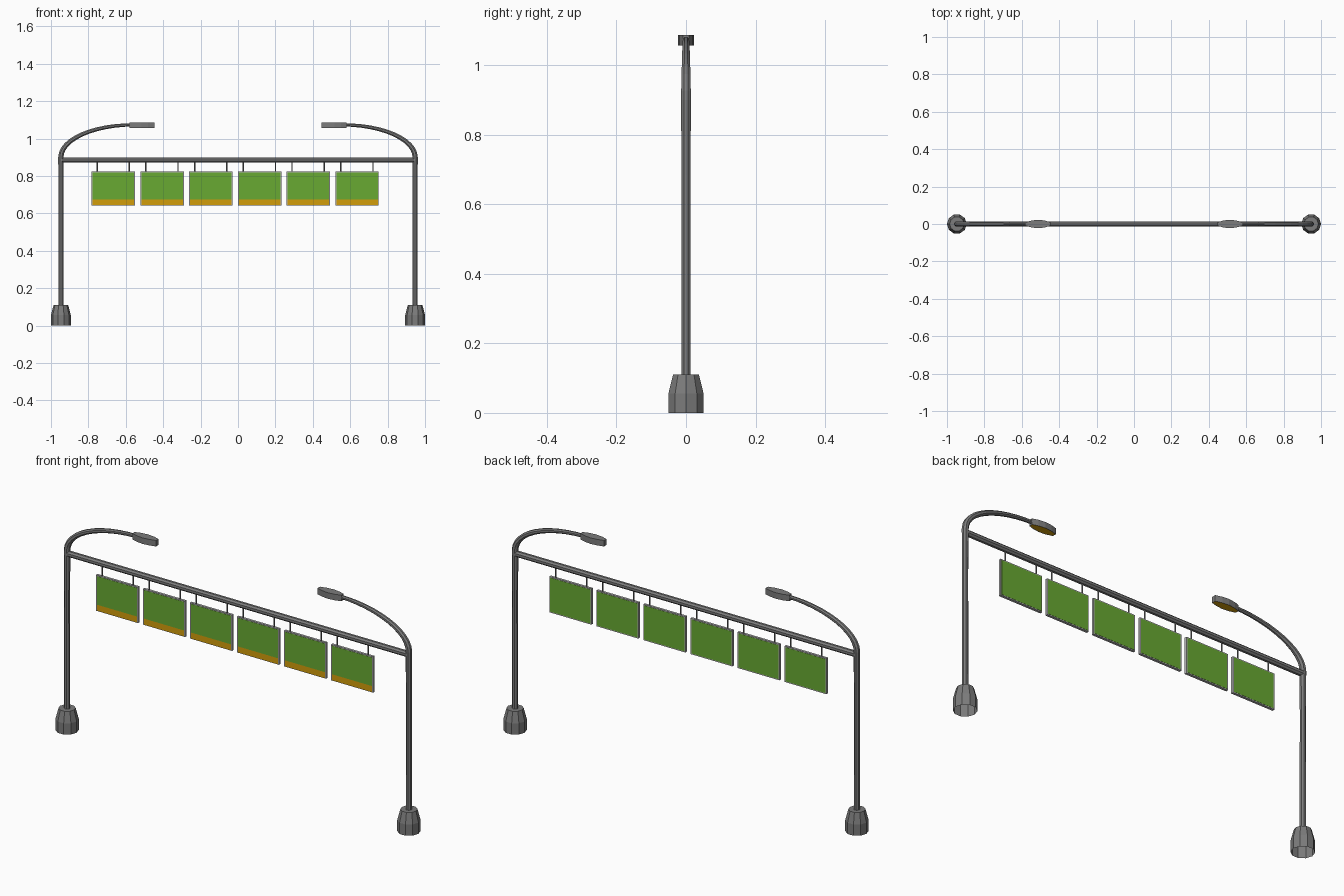
import bpy, bmesh, math
from mathutils import Vector

if "Cube" in bpy.data.objects:
    bpy.data.objects.remove(bpy.data.objects["Cube"])


def mat(name, rgb):
    m = bpy.data.materials.new(name)
    m.diffuse_color = (*rgb, 1)
    m.use_nodes = True
    m.node_tree.nodes["Principled BSDF"].inputs["Base Color"].default_value = m.diffuse_color
    return m


STEEL = mat("steel_grey", (0.2, 0.2, 0.2))
FRAME = mat("frame_light_grey", (0.48, 0.48, 0.48))
GREEN = mat("sign_green", (0.14, 0.4, 0.032))
AMBER = mat("amber", (0.65, 0.34, 0.003))


def finish(name, bm, mats, smooth=False):
    bmesh.ops.recalc_face_normals(bm, faces=bm.faces[:])
    me = bpy.data.meshes.new(name)
    bm.to_mesh(me)
    bm.free()
    ob = bpy.data.objects.new(name, me)
    for m in mats:
        me.materials.append(m)
    for p in me.polygons:
        p.use_smooth = smooth
    bpy.context.collection.objects.link(ob)
    return ob


def tube(name, pts, radii, sides, caps=(True, True), phase=0.0):
    """Sweep a regular polygon along a path lying in the xz plane."""
    bm = bmesh.new()
    pts = [Vector(p) for p in pts]
    rings = []
    for i, p in enumerate(pts):
        t = (pts[min(i + 1, len(pts) - 1)] - pts[max(i - 1, 0)]).normalized()
        v = Vector((0, 1, 0))
        u = v.cross(t)
        rings.append([bm.verts.new(p + radii[i] * (
            u * math.cos(phase + 2 * math.pi * k / sides) +
            v * math.sin(phase + 2 * math.pi * k / sides))) for k in range(sides)])
    for a, b in zip(rings, rings[1:]):
        for k in range(sides):
            n = (k + 1) % sides
            bm.faces.new((a[k], a[n], b[n], b[k]))
    if caps[0]:
        bm.faces.new(rings[0][::-1])
    if caps[1]:
        bm.faces.new(rings[-1])
    return finish(name, bm, [STEEL])


def box(name, lo, hi, m):
    bm = bmesh.new()
    bmesh.ops.create_cube(bm, size=1)
    for v in bm.verts:
        v.co = [(l + h) / 2 + c * (h - l) for l, h, c in zip(lo, hi, v.co)]
    return finish(name, bm, [m])


def lamp(name, s):
    """Leaf-shaped lamp head with an amber panel let into the underside."""
    half = [(0.579, 0.009), (0.55, 0.018), (0.515, 0.0225), (0.48, 0.019), (0.447, 0.010)]
    outline = [(s * x, y) for x, y in half] + [(s * x, -y) for x, y in half[::-1]]
    bm = bmesh.new()
    face = bm.faces.new([bm.verts.new((x, y, 1.056)) for x, y in outline])
    ext = bmesh.ops.extrude_face_region(bm, geom=[face], use_keep_orig=True)
    for g in ext["geom"]:
        if isinstance(g, bmesh.types.BMVert):
            g.co.z = 1.086
    bmesh.ops.recalc_face_normals(bm, faces=bm.faces[:])
    under = min(bm.faces, key=lambda f: f.calc_center_median().z)
    bmesh.ops.inset_region(bm, faces=[under], thickness=0.003, depth=-0.001)
    under.material_index = 1
    finish(name, bm, [STEEL, AMBER])


PX = 0.947
for s, side in ((-1, "left"), (1, "right")):
    # Ten-sided footing, hollow underneath
    tube(side + "_base", [(s * PX, 0, z) for z in (0, 0.056, 0.11)],
         [0.053, 0.053, 0.039], 10, (False, True))
    # Upright post
    tube(side + "_post", [(s * PX, 0, 0.1), (s * PX, 0, 0.9)], [0.0145, 0.0135], 8,
         phase=math.pi / 8)
    # Curved, tapering lamp arm
    path, rad = [(s * PX, 0, 0.65)], [0.0135]
    for i in range(13):
        a = math.pi / 2 * i / 12
        path.append((s * (0.56 + (PX - 0.56) * math.cos(a)), 0, 0.9 + 0.173 * math.sin(a)))
        rad.append(0.0155 - 0.0065 * i / 12)
    tube(side + "_lamp_arm", path, rad, 8, phase=math.pi / 8)
    lamp(side + "_lamp_head", s)

# Cross beam
tube("cross_beam", [(-PX, 0, 0.885), (PX, 0, 0.885)], [0.015, 0.015], 8, phase=math.pi / 8)

# Six hanging signs
W, Z0, Z1, T, E = 0.232, 0.643, 0.823, 0.006, 0.005
for i in range(6):
    x = -0.782 + 0.2605 * i
    n = f"sign_{i + 1}_"
    box(n + "frame", (x, -T, Z0), (x + W, T, Z1), FRAME)
    box(n + "front_panel", (x + E, -T - 0.001, 0.675), (x + W - E, -T + 0.001, Z1 - E), GREEN)
    box(n + "front_stripe", (x + E, -T - 0.001, Z0 + E / 2), (x + W - E, -T + 0.001, 0.675), AMBER)
    box(n + "back_panel", (x + E, T - 0.001, Z0 + E), (x + W - E, T + 0.001, Z1 - E), GREEN)
    for k, dx in enumerate((0.029, 0.201)):
        tube(n + f"hanger_{k + 1}", [(x + dx, 0, Z1 - 0.002), (x + dx, 0, 0.878)],
             [0.0035, 0.0035], 6)
